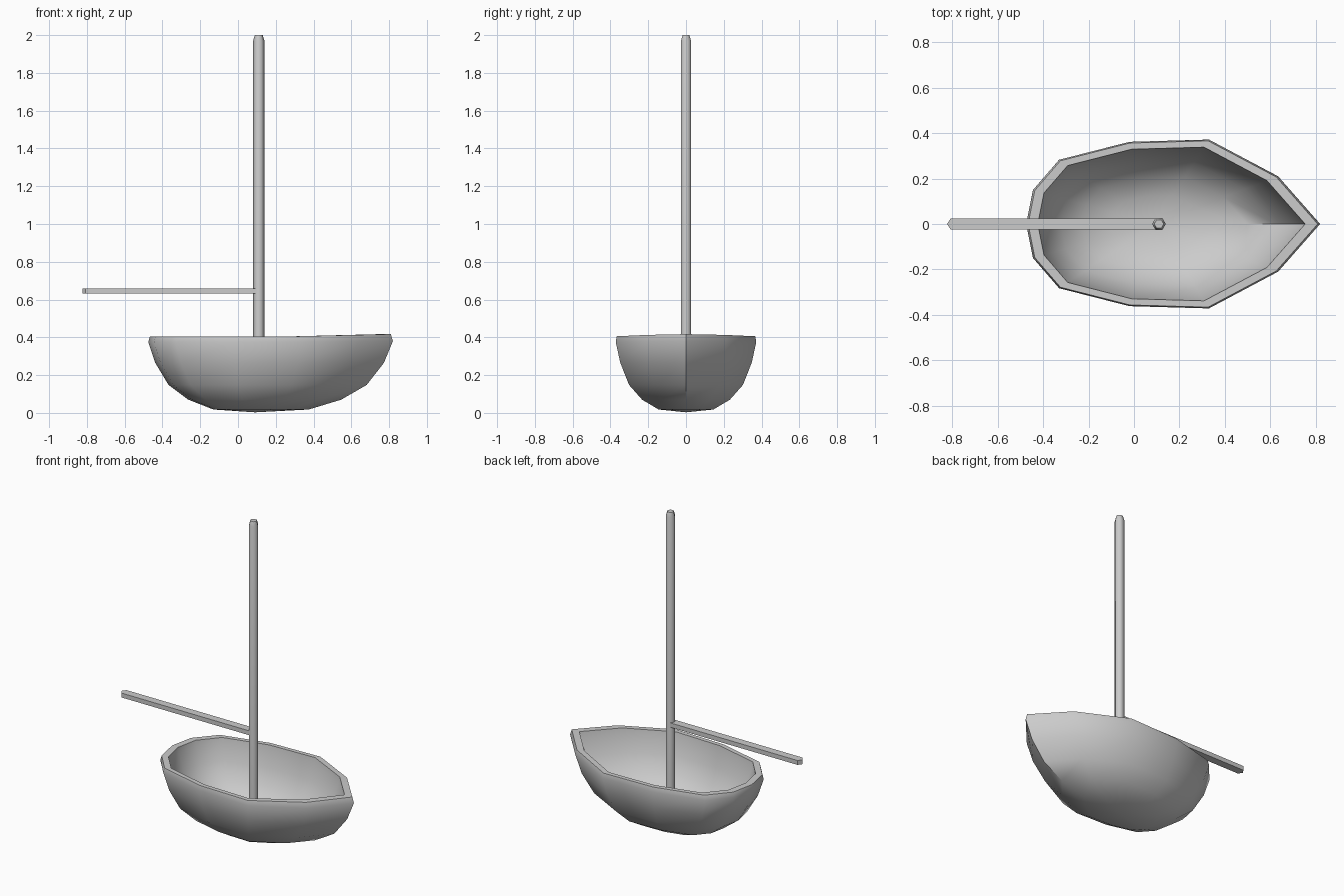
import bpy, bmesh, math

if "Cube" in bpy.data.objects:
    bpy.data.objects.remove(bpy.data.objects["Cube"])


def finish(bm, name, angle=40):
    bmesh.ops.recalc_face_normals(bm, faces=bm.faces)
    mesh = bpy.data.meshes.new(name)
    bm.to_mesh(mesh)
    bm.free()
    ob = bpy.data.objects.new(name, mesh)
    bpy.context.collection.objects.link(ob)
    bpy.ops.object.select_all(action='DESELECT')
    bpy.context.view_layer.objects.active = ob
    ob.select_set(True)
    bpy.ops.object.shade_smooth_by_angle(angle=math.radians(angle))
    return ob


def loft(bm, rings):
    # Quads between successive closed rings of points
    loops = [[bm.verts.new(p) for p in r] for r in rings]
    for a, b in zip(loops, loops[1:]):
        for i in range(len(a)):
            j = (i + 1) % len(a)
            bm.faces.new((a[i], a[j], b[j], b[i]))
    return loops


# Hull: twelve-sided plan, outer skin up, over the rim and down the inside
half = [(.82, 0), (.635, .21), (.33, .372), (-.02, .362),
        (-.33, .283), (-.445, .15), (-.475, 0)]
plan = half + [(x, -y) for x, y in half[-2:0:-1]]
CX = .09


def ring(s, z, bow=0):
    return [(CX + (x - CX) * s, y * s, z + bow * max(0, (x - .3) / .52))
            for x, y in plan]


levels = [(.39, .018, 0), (.625, .07, 0), (.81, .148, 0), (.935, .265, 0),
          (1, .375, .005), (.985, .405, .012),
          (.91, .405, .012), (.90, .375, .005), (.84, .27, 0),
          (.73, .17, 0), (.56, .10, 0), (.34, .052, 0)]
bm = bmesh.new()
loops = loft(bm, [ring(*l) for l in levels])
for loop, z in ((loops[0], .003), (loops[-1], .037)):
    c = bm.verts.new((CX, 0, z))
    for i in range(12):
        bm.faces.new((c, loop[i], loop[(i + 1) % 12]))
finish(bm, "hull", 45)


# Mast: hexagonal pole with a chamfered top
def hexagon(r, z):
    return [(.11 + r * math.cos(i * math.pi / 3),
             r * math.sin(i * math.pi / 3), z) for i in range(6)]


bm = bmesh.new()
loops = loft(bm, [hexagon(.03, .02), hexagon(.03, 1.97), hexagon(.021, 2.0)])
bm.faces.new(loops[0])
bm.faces.new(loops[-1])
finish(bm, "mast", 62)

# Boom: flat bar with a pointed end, growing out of two mast faces
outline = [(.1, -.025), (.1, .025), (-.807, .025), (-.824, 0), (-.807, -.025)]
bm = bmesh.new()
loops = loft(bm, [[(x, y, z) for x, y in outline] for z in (.631, .659)])
bm.faces.new(loops[0])
bm.faces.new(loops[-1])
finish(bm, "boom", 40)
